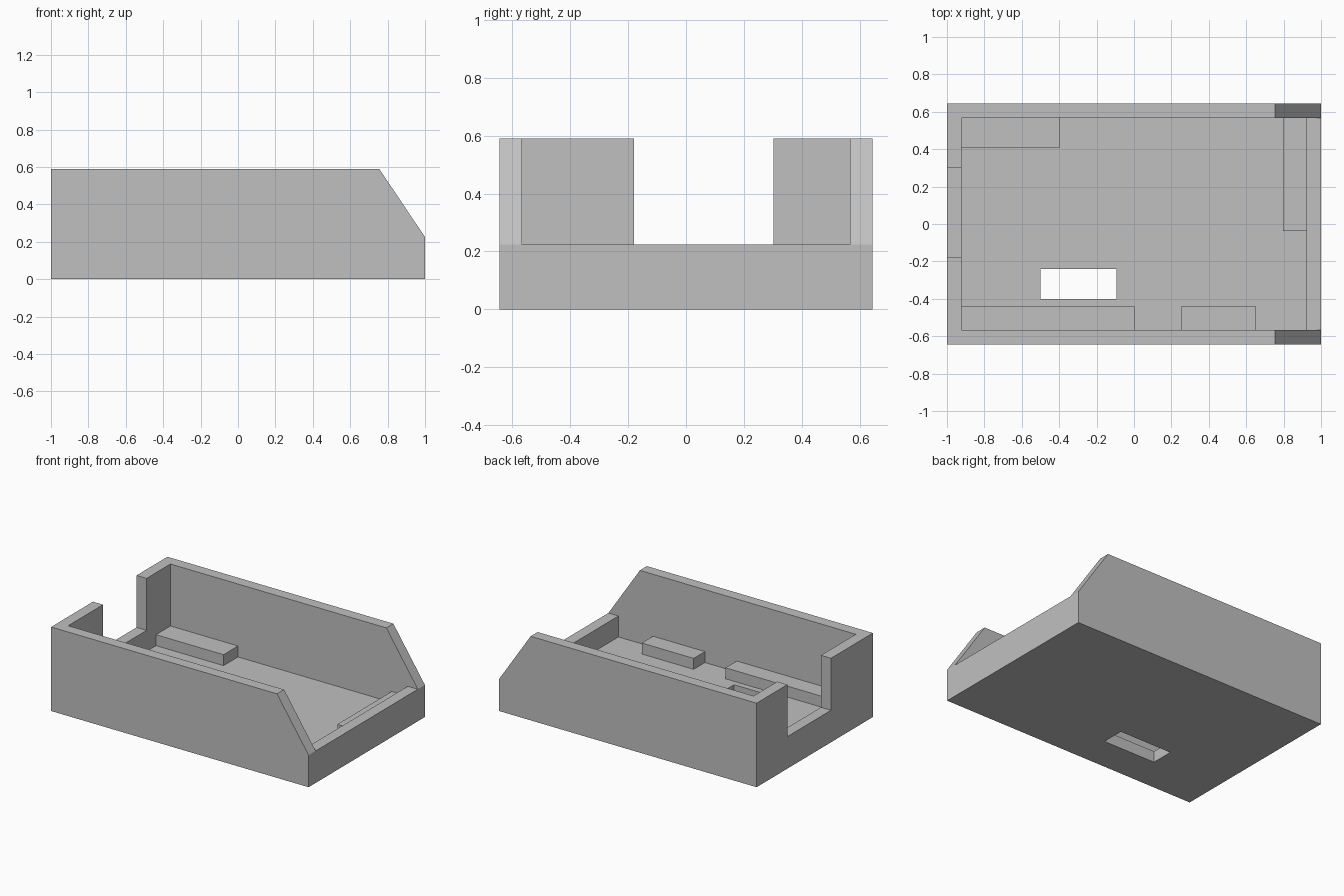
import bpy
import bmesh

if "Cube" in bpy.data.objects:
    bpy.data.objects.remove(bpy.data.objects["Cube"], do_unlink=True)

# Main dimensions
HALF_X, HALF_Y = 1.0, 0.645
WALL = 0.078
FLOOR = 0.078
HEIGHT, SILL = 0.59, 0.225
SLOPE_X = 0.755
RAIL_TOP = 0.155
IN_X, IN_Y = HALF_X - WALL, HALF_Y - WALL

# Material
grey = bpy.data.materials.new("plain_grey")
grey.use_nodes = True
colour = (0.53, 0.53, 0.53, 1)
grey.diffuse_color = colour
grey.node_tree.nodes["Principled BSDF"].inputs["Base Color"].default_value = colour


def prism(name, profile, y0, y1):
    """Extrude an x-z profile along y into a closed solid."""
    bm = bmesh.new()
    face = bm.faces.new([bm.verts.new((x, y0, z)) for x, z in profile])
    side = bmesh.ops.extrude_face_region(bm, geom=[face])
    moved = [v for v in side["geom"] if isinstance(v, bmesh.types.BMVert)]
    bmesh.ops.translate(bm, verts=moved, vec=(0, y1 - y0, 0))
    bmesh.ops.recalc_face_normals(bm, faces=bm.faces)
    mesh = bpy.data.meshes.new(name)
    bm.to_mesh(mesh)
    bm.free()
    mesh.materials.append(grey)
    obj = bpy.data.objects.new(name, mesh)
    bpy.context.collection.objects.link(obj)
    return obj


def box(name, x0, x1, y0, y1, z0, z1):
    return prism(name, [(x0, z0), (x1, z0), (x1, z1), (x0, z1)], y0, y1)


def cut(target, *bounds):
    """Subtract a box from the target and discard the cutter."""
    cutter = box("cutter", *bounds)
    cutter.hide_render = True
    mod = target.modifiers.new("cut", 'BOOLEAN')
    mod.operation = 'DIFFERENCE'
    mod.solver = 'EXACT'
    mod.object = cutter
    bpy.context.view_layer.objects.active = target
    bpy.ops.object.modifier_apply(modifier=mod.name)
    bpy.data.objects.remove(cutter, do_unlink=True)


# Tray shell with sloped side walls
tray = prism("tray", [(-HALF_X, 0), (HALF_X, 0), (HALF_X, SILL),
                      (SLOPE_X, HEIGHT), (-HALF_X, HEIGHT)], -HALF_Y, HALF_Y)
cut(tray, -IN_X, IN_X, -IN_Y, IN_Y, FLOOR, 1)       # cavity
cut(tray, 0.5, 1.2, -IN_Y, IN_Y, SILL, 1)           # low end wall
cut(tray, -1.2, -0.8, -0.18, 0.303, SILL, 1)        # end wall notch
cut(tray, -0.5, -0.093, -0.4, -0.24, -0.2, 0.3)     # floor slot

# Raised supports on the floor
for name, x0, x1, y0, y1 in [
    ("back_support", -IN_X, -0.397, 0.407, IN_Y),
    ("front_long_support", -IN_X, 0.003, -IN_Y, -0.442),
    ("front_short_support", 0.25, 0.653, -IN_Y, -0.442),
    ("end_support", 0.797, IN_X, -0.037, IN_Y),
]:
    box(name, x0, x1, y0, y1, FLOOR, RAIL_TOP)
